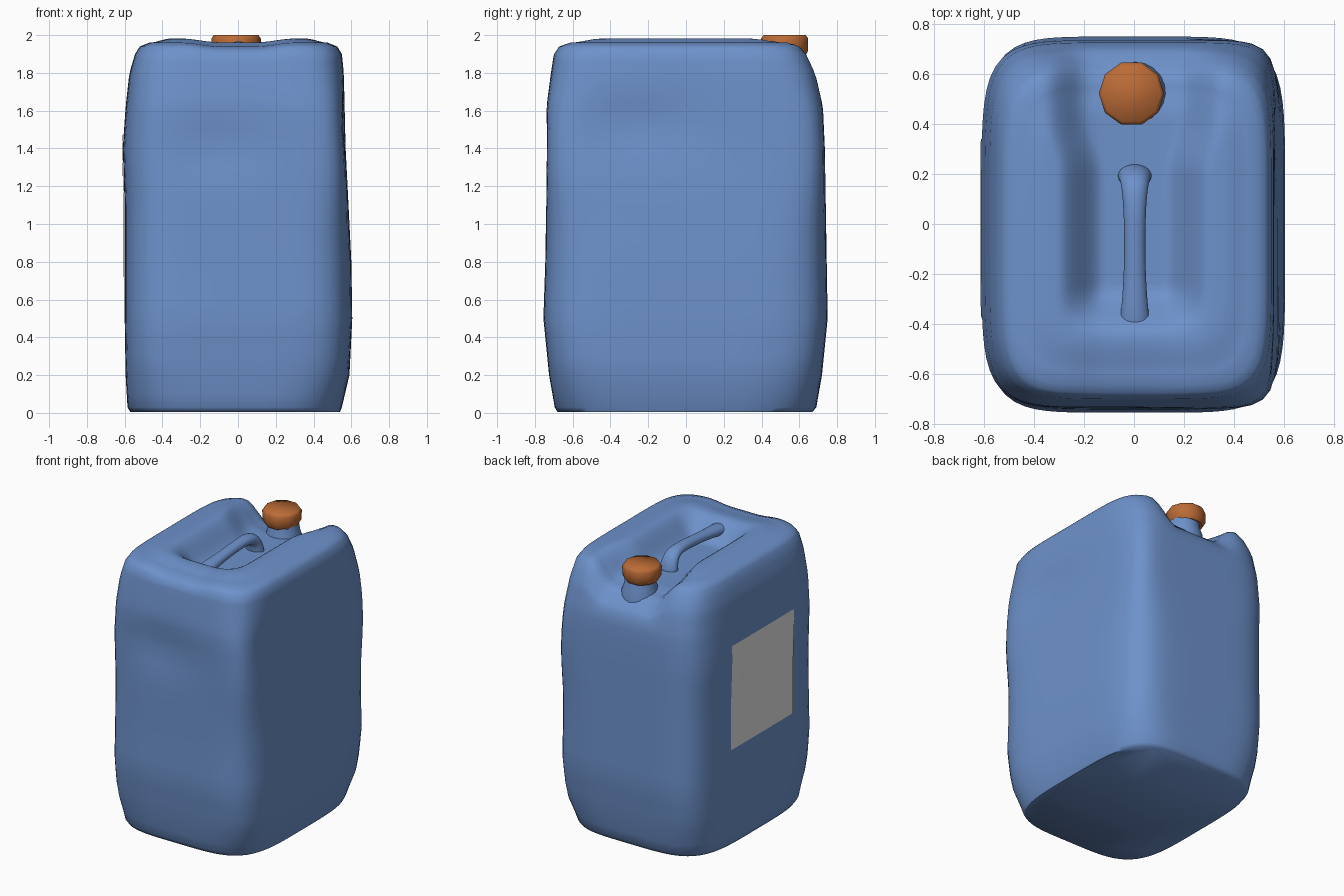
import bpy, bmesh, math
from mathutils import Vector
from mathutils.bvhtree import BVHTree

if "Cube" in bpy.data.objects:
    bpy.data.objects.remove(bpy.data.objects["Cube"])


def material(name, color):
    m = bpy.data.materials.new(name)
    m.use_nodes = True
    m.diffuse_color = color
    bsdf = m.node_tree.nodes["Principled BSDF"]
    bsdf.inputs["Base Color"].default_value = color
    bsdf.inputs["Roughness"].default_value = 0.6
    return m


blue = material("blue plastic", (0.155, 0.287, 0.6, 1))
orange = material("orange plastic", (0.5, 0.147, 0.037, 1))
grey = material("label grey", (0.78, 0.78, 0.78, 1))


def finish(bm, name, mat, angle=50):
    bmesh.ops.recalc_face_normals(bm, faces=bm.faces)
    me = bpy.data.meshes.new(name)
    bm.to_mesh(me)
    ob = bpy.data.objects.new(name, me)
    bpy.context.collection.objects.link(ob)
    me.materials.append(mat)
    bpy.ops.object.select_all(action="DESELECT")
    ob.select_set(True)
    bpy.context.view_layer.objects.active = ob
    bpy.ops.object.shade_smooth_by_angle(angle=math.radians(angle))
    return ob


def loft(rings):
    """Closed skin through a list of rings of equal length."""
    bm = bmesh.new()
    loops = [[bm.verts.new(p) for p in r] for r in rings]
    n = len(loops[0])
    for a, b in zip(loops, loops[1:]):
        for i in range(n):
            j = (i + 1) % n
            bm.faces.new((a[i], a[j], b[j], b[i]))
    bm.faces.new(loops[0])
    bm.faces.new(loops[-1])
    return bm


def smooth(lo, hi, v):
    t = min(max((v - lo) / (hi - lo), 0), 1)
    return t * t * (3 - 2 * t)


def rounded_rect(x0, x1, y0, y1, z, n=112):
    # Corners are softer at the base and tighter halfway up the left side
    base = 4.2 + 1.4 * smooth(0, 0.35, z)
    tight = 4 * math.exp(-((z - 1.4) / 0.32) ** 2)
    ring = []
    for i in range(n):
        a = 2 * math.pi * (i + 0.5) / n
        c, s = math.cos(a), math.sin(a)
        power = base + (tight if c > 0 else 0)
        k = (abs(c) ** power + abs(s) ** power) ** (-1 / power)
        ring.append(Vector(((x0 + x1) / 2 + c * k * (x1 - x0) / 2,
                            (y0 + y1) / 2 + s * k * (y1 - y0) / 2, z)))
    return ring


# Body side profile: z, x range, y range
profile = [
    (0.005, -0.57, 0.54, -0.68, 0.67), (0.03, -0.585, 0.55, -0.695, 0.69),
    (0.2, -0.595, 0.59, -0.725, 0.72), (0.5, -0.6, 0.605, -0.755, 0.75),
    (0.8, -0.6, 0.6, -0.745, 0.745), (1.1, -0.6, 0.585, -0.74, 0.74),
    (1.4, -0.61, 0.57, -0.74, 0.735), (1.62, -0.595, 0.565, -0.74, 0.725),
    (1.8, -0.575, 0.56, -0.715, 0.69), (1.9, -0.545, 0.55, -0.7, 0.645),
    (1.94, -0.52, 0.525, -0.675, 0.615), (1.96, -0.47, 0.475, -0.62, 0.57)]


def side(z):
    for a, b in zip(profile, profile[1:]):
        if z <= b[0]:
            t = (z - a[0]) / (b[0] - a[0])
            return [p + (q - p) * t for p, q in zip(a[1:], b[1:])]
    return profile[-1][1:]


levels = [0.005, 0.03] + [0.1 * i for i in range(1, 17)]
levels += [1.65, 1.7, 1.74, 1.78, 1.82, 1.86, 1.9, 1.925, 1.94, 1.95, 1.96]
rings = [rounded_rect(*side(z), z) for z in levels]

# Top surface as shrinking rings, gently crowned
rim = rings[-1]
for i in range(1, 26):
    s = 1 - i / 26
    crown = 1.96 + 0.022 * (1 - smooth(0.75, 1, s))
    rings.append([Vector((p.x * s, p.y * s, crown)) for p in rim])

# Dents: centre, push, spread
dents = [((-0.1, -0.75, 1.42), (0, 0.025, 0), (0.3, 0.2, 0.16)),
         ((0.58, -0.25, 1.52), (-0.025, 0, 0), (0.2, 0.3, 0.13))]


def shape(p):
    q = p.copy()
    # Handle trough, wider around the neck and open at the back
    half = 0.21 + 0.06 * smooth(0.2, 0.45, p.y)
    mask = 1 - smooth(half - 0.09, half + 0.1, abs(p.x))
    mask *= smooth(-0.45, -0.25, p.y) * smooth(1.62, 1.93, p.z)
    q.z -= 0.135 * mask
    # Slight sag along the middle of the top
    q.z -= 0.02 * (1 - smooth(0.1, 0.3, abs(p.x))) * smooth(1.85, 1.95, p.z)
    for c, push, r in dents:
        d = sum(((p[i] - c[i]) / r[i]) ** 2 for i in range(3))
        q += Vector(push) * math.exp(-d)
    return q


bm = loft([[shape(p) for p in r] for r in rings])
tree = BVHTree.FromBMesh(bm)
finish(bm, "canister_body", blue, 60)

# Label hugging the side wall
bm = bmesh.new()
n = 10
grid = []
for i in range(n + 1):
    row = []
    for j in range(n + 1):
        y, z = -0.375 + 0.715 * i / n, 0.72 + 0.76 * j / n
        hit = tree.ray_cast(Vector((-2, y, z)), Vector((1, 0, 0)))[0]
        row.append(bm.verts.new((hit.x - 0.005, y, z)))
    grid.append(row)
for i in range(n):
    for j in range(n):
        bm.faces.new((grid[i][j], grid[i][j + 1], grid[i + 1][j + 1], grid[i + 1][j]))
label = finish(bm, "side_label", grey)
if label.data.polygons[0].normal.x > 0:
    label.data.flip_normals()


def lathe(name, mat, outline, sides, x, y, angle):
    return finish(loft([[(x + r * math.cos(2 * math.pi * i / sides),
                          y + r * math.sin(2 * math.pi * i / sides), z)
                         for i in range(sides)] for r, z in outline]), name, mat, angle)


# Neck and screw cap
lathe("neck", blue, [(0.13, 1.74), (0.125, 1.8), (0.108, 1.85), (0.1, 1.91)],
      20, 0.005, 0.52, 60)
lathe("screw_cap", orange, [(0.112, 1.885), (0.13, 1.915), (0.131, 1.982), (0.118, 2.0)],
      10, -0.01, 0.522, 60)

# Carrying handle: y, z, half width, half thickness
path = [(-0.46, 1.87, 0.075, 0.05), (-0.39, 1.9, 0.065, 0.045),
        (-0.25, 1.912, 0.05, 0.038), (-0.08, 1.928, 0.045, 0.036),
        (0.08, 1.938, 0.05, 0.038), (0.16, 1.92, 0.06, 0.046),
        (0.19, 1.86, 0.07, 0.05), (0.2, 1.77, 0.085, 0.055)]
rings = []
for i, (y, z, w, t) in enumerate(path):
    a, b = path[max(i - 1, 0)], path[min(i + 1, len(path) - 1)]
    along = Vector((0, b[0] - a[0], b[1] - a[1])).normalized()
    up = Vector((1, 0, 0)).cross(along)
    rings.append([Vector((0.003, y, z)) + Vector((w, 0, 0)) * math.cos(k * math.pi / 4)
                  + up * t * math.sin(k * math.pi / 4) for k in range(8)])
handle = finish(loft(rings), "handle", blue, 80)
handle.modifiers.new("smoothing", "SUBSURF").levels = 2
